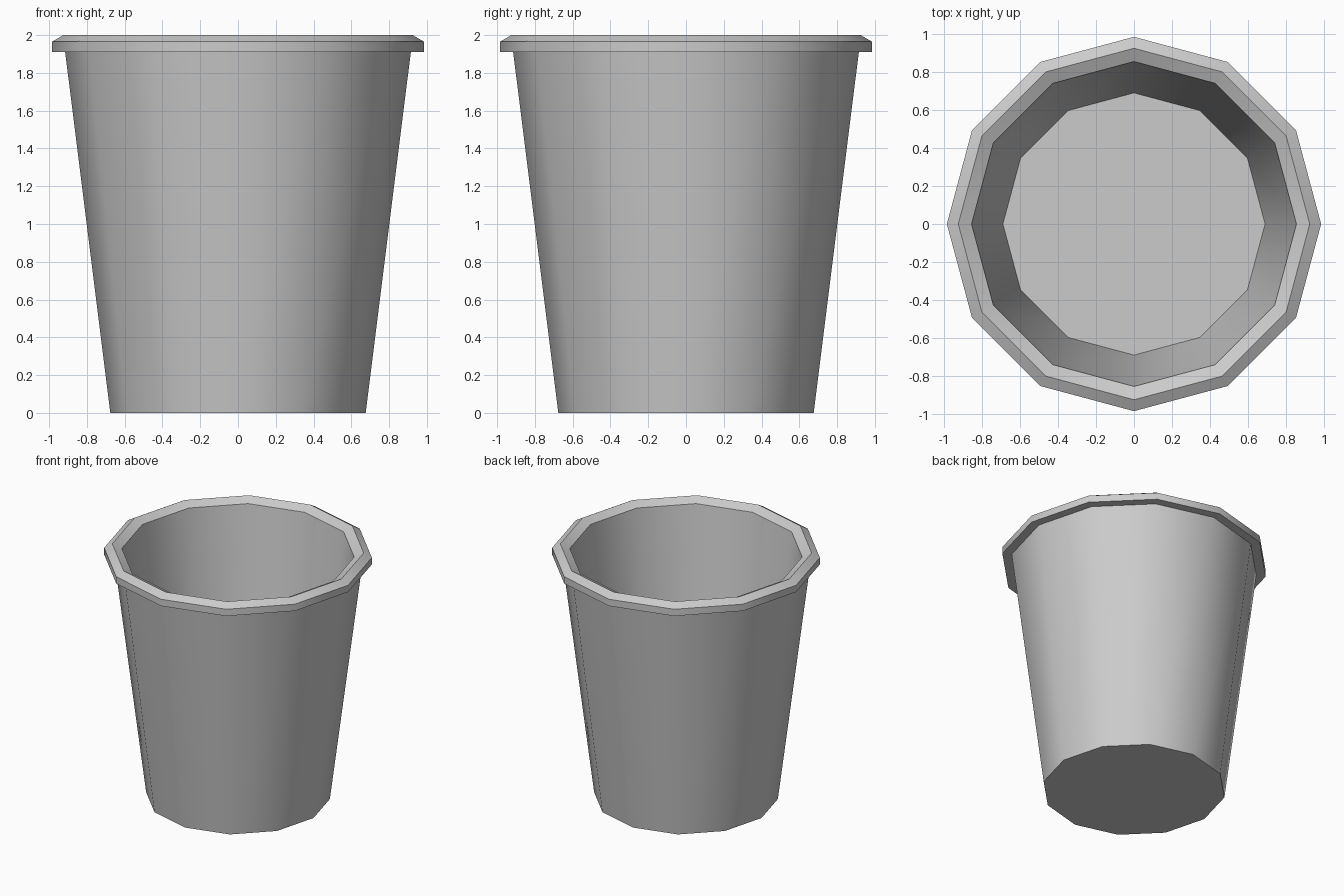
import bpy, bmesh, math

if "Cube" in bpy.data.objects:
    bpy.data.objects.remove(bpy.data.objects["Cube"])

SIDES = 12

# Profile of the cup (radius, height): outer wall, rim bead, inner wall, floor
profile = [
    (0.676, 0.0), (0.915, 1.91),
    (0.985, 1.91), (0.985, 1.965), (0.925, 2.0), (0.855, 1.965),
    (0.69, 0.62),
]

bm = bmesh.new()
rings = []
for r, z in profile:
    rings.append([bm.verts.new((r * math.cos(2 * math.pi * i / SIDES),
                                r * math.sin(2 * math.pi * i / SIDES), z))
                  for i in range(SIDES)])

# Walls and rim
for a, b in zip(rings, rings[1:]):
    for i in range(SIDES):
        j = (i + 1) % SIDES
        bm.faces.new((a[i], a[j], b[j], b[i]))

# Underside and inside floor
bm.faces.new(rings[0][::-1])
bm.faces.new(rings[-1])
bmesh.ops.recalc_face_normals(bm, faces=bm.faces[:])

mesh = bpy.data.meshes.new("cup")
bm.to_mesh(mesh)
bm.free()
cup = bpy.data.objects.new("cup", mesh)
bpy.context.collection.objects.link(cup)

# Smooth walls, crisp rim
bpy.context.view_layer.objects.active = cup
cup.select_set(True)
bpy.ops.object.shade_smooth_by_angle(angle=math.radians(35))
